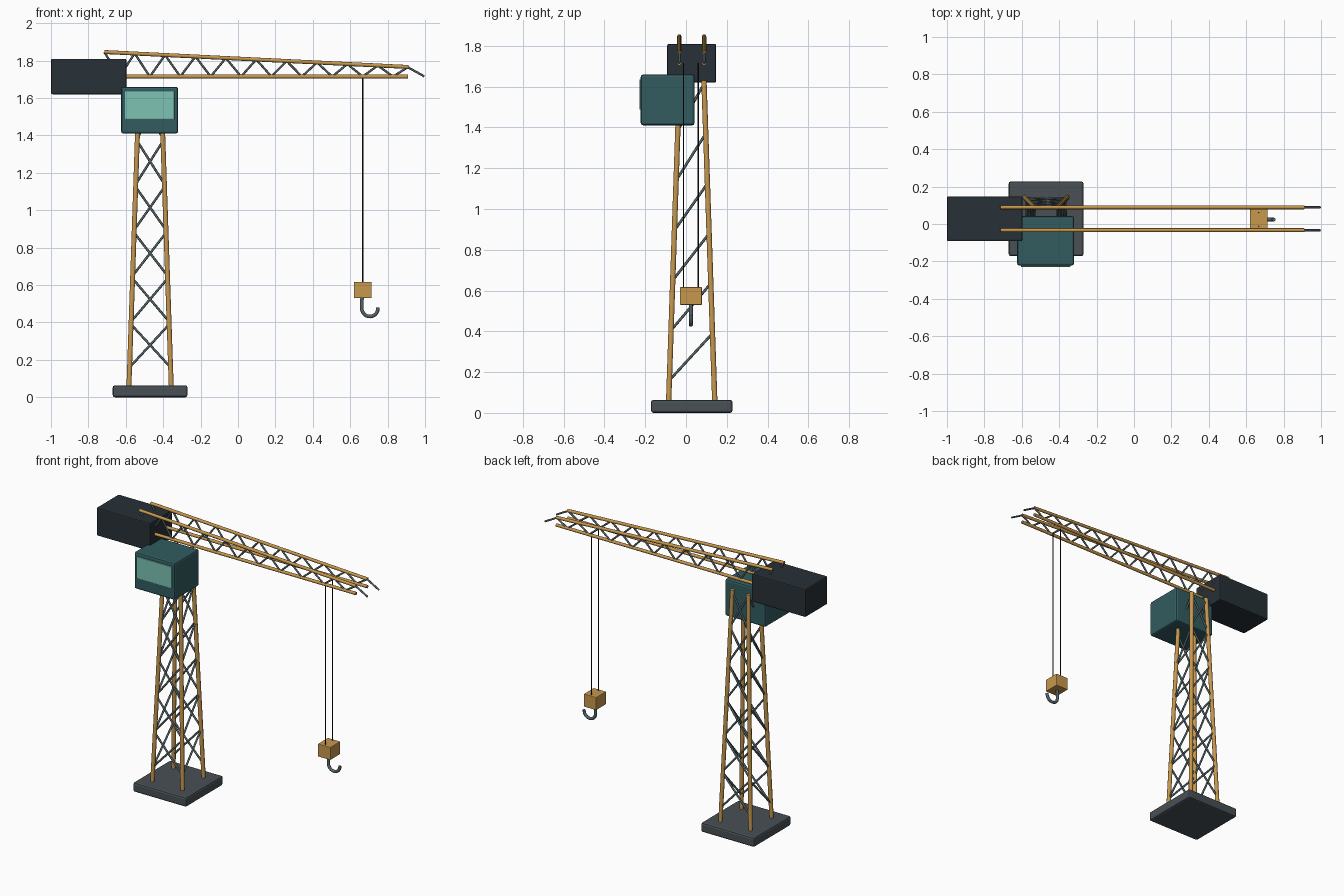
import bpy, bmesh, math
from mathutils import Vector, Matrix

if "Cube" in bpy.data.objects:
    bpy.data.objects.remove(bpy.data.objects["Cube"])

CX, CY = -0.47, 0.028          # tower axis


def material(name, rgb):
    m = bpy.data.materials.new(name)
    m.diffuse_color = (*rgb, 1)
    m.use_nodes = True
    m.node_tree.nodes["Principled BSDF"].inputs["Base Color"].default_value = m.diffuse_color
    return m


OCHRE = material("ochre_paint", (0.57, 0.31, 0.075))
STEEL = material("brace_steel", (0.09, 0.127, 0.14))
SLATE = material("slate", (0.065, 0.08, 0.09))
DARK = material("dark_ballast", (0.02, 0.03, 0.038))
TEAL = material("teal_paint", (0.032, 0.107, 0.117))
GLASS = material("glass", (0.205, 0.546, 0.456))
BLACK = material("cable_black", (0.01, 0.01, 0.012))


def finish(name, bm, mat):
    me = bpy.data.meshes.new(name)
    bm.to_mesh(me)
    bm.free()
    me.materials.append(mat)
    ob = bpy.data.objects.new(name, me)
    bpy.context.collection.objects.link(ob)
    return ob


def box(name, lo, hi, mat, bevel=0.01):
    lo, hi = Vector(lo), Vector(hi)
    bm = bmesh.new()
    bmesh.ops.create_cube(bm, size=1, matrix=Matrix.Translation((lo + hi) / 2)
                          @ Matrix.Diagonal((*(hi - lo), 1)))
    bmesh.ops.bevel(bm, geom=bm.edges[:], offset=bevel, segments=2,
                    profile=0.5, affect='EDGES')
    return finish(name, bm, mat)


def rods(name, pairs, r, mat, sides=12):
    """Round bars between pairs of points, joined into one object."""
    bm = bmesh.new()
    for a, b in pairs:
        a, b = Vector(a), Vector(b)
        rot = (b - a).to_track_quat('Z', 'Y').to_matrix().to_4x4()
        bmesh.ops.create_cone(bm, cap_ends=True, segments=sides, radius1=r,
                              radius2=r, depth=(b - a).length,
                              matrix=Matrix.Translation((a + b) / 2) @ rot)
    for f in bm.faces:
        f.smooth = len(f.verts) == 4
    return finish(name, bm, mat)


# Foundation slab
box("base_slab", (-0.67, -0.172, 0), (-0.27, 0.228, 0.064), SLATE, 0.012)


# Tapered tower legs
def leg(sx, sy, z):
    h = 0.113 + (0.06 - 0.113) * (z - 0.06) / 1.57
    return (CX + sx * h, CY + sy * h, z)


S = (-1, 1)
rods("tower_legs", [(leg(i, j, 0.05), leg(i, j, 1.63)) for i in S for j in S],
     0.0135, OCHRE)

# Tower bracing: crossed on front and back, single diagonals on the sides
braces = []
for k in range(6):
    z0 = 0.16 + 0.245 * k
    z1 = z0 + 0.23
    for s in S:
        braces += [(leg(-1, s, z0), leg(1, s, z1)),
                   (leg(1, s, z0), leg(-1, s, z1)),
                   (leg(s, -1, z0), leg(s, 1, z1))]
rods("tower_braces", braces, 0.0065, STEEL, 8)

# Operator cab, window and counterweight
box("cab", (-0.625, -0.222, 1.41), (-0.32, 0.042, 1.66), TEAL, 0.012)
box("cab_window", (-0.605, -0.229, 1.487), (-0.34, -0.2, 1.635), GLASS, 0.003)
box("counterweight", (-1.0, -0.092, 1.62), (-0.597, 0.148, 1.81), DARK, 0.008)

# Jib: two side trusses
X0, X1, BAYS, ZB = -0.715, 0.91, 10, 1.715
step = (X1 - X0) / BAYS


def top(x, y):
    return (x, y, 1.846 - 0.08 * (x - X0) / (X1 - X0))


upper, lower, web, tips = [], [], [], []
for s in S:
    y = CY + s * 0.061
    upper.append((top(X0, y), top(X1, y)))
    lower.append(((-0.62, y, ZB), (X1, y, ZB)))
    tips.append((top(X1 - 0.005, y), (0.996, y, 1.716)))
    for k in range(BAYS):
        x = X0 + k * step
        low = (x + step / 2, y, ZB)
        web += [(top(x, y), low), (low, top(x + step, y))]
rods("jib_upper_chords", upper, 0.0105, OCHRE)
rods("jib_lower_chords", lower, 0.0105, OCHRE)
rods("jib_lacing", web, 0.006, STEEL, 8)
rods("jib_tip_bars", tips, 0.006, STEEL, 8)

# Hoist cables and hook block
HX, HY = 0.667, 0.024
rods("hoist_cables", [((HX, HY + s * 0.036, 0.6), (HX, HY + s * 0.036, 1.715))
                      for s in S], 0.003, BLACK, 8)
box("hook_block", (0.62, -0.03, 0.53), (0.714, 0.078, 0.617), OCHRE, 0.004)

# Hook: short shank into a half circle
cu = bpy.data.curves.new("hook", 'CURVE')
cu.dimensions = '3D'
cu.bevel_depth = 0.01
cu.bevel_resolution = 3
cu.use_fill_caps = True
pts = [(0.664, 0.54), (0.662, 0.51)]
for i in range(17):
    a = math.pi * (1 + i / 16 * 1.03)
    pts.append((0.705 + 0.043 * math.cos(a), 0.475 + 0.043 * math.sin(a)))
sp = cu.splines.new('POLY')
sp.points.add(len(pts) - 1)
for p, (x, z) in zip(sp.points, pts):
    p.co = (x, HY, z, 1)
sp.use_smooth = True
cu.materials.append(STEEL)
bpy.context.collection.objects.link(bpy.data.objects.new("hook", cu))
